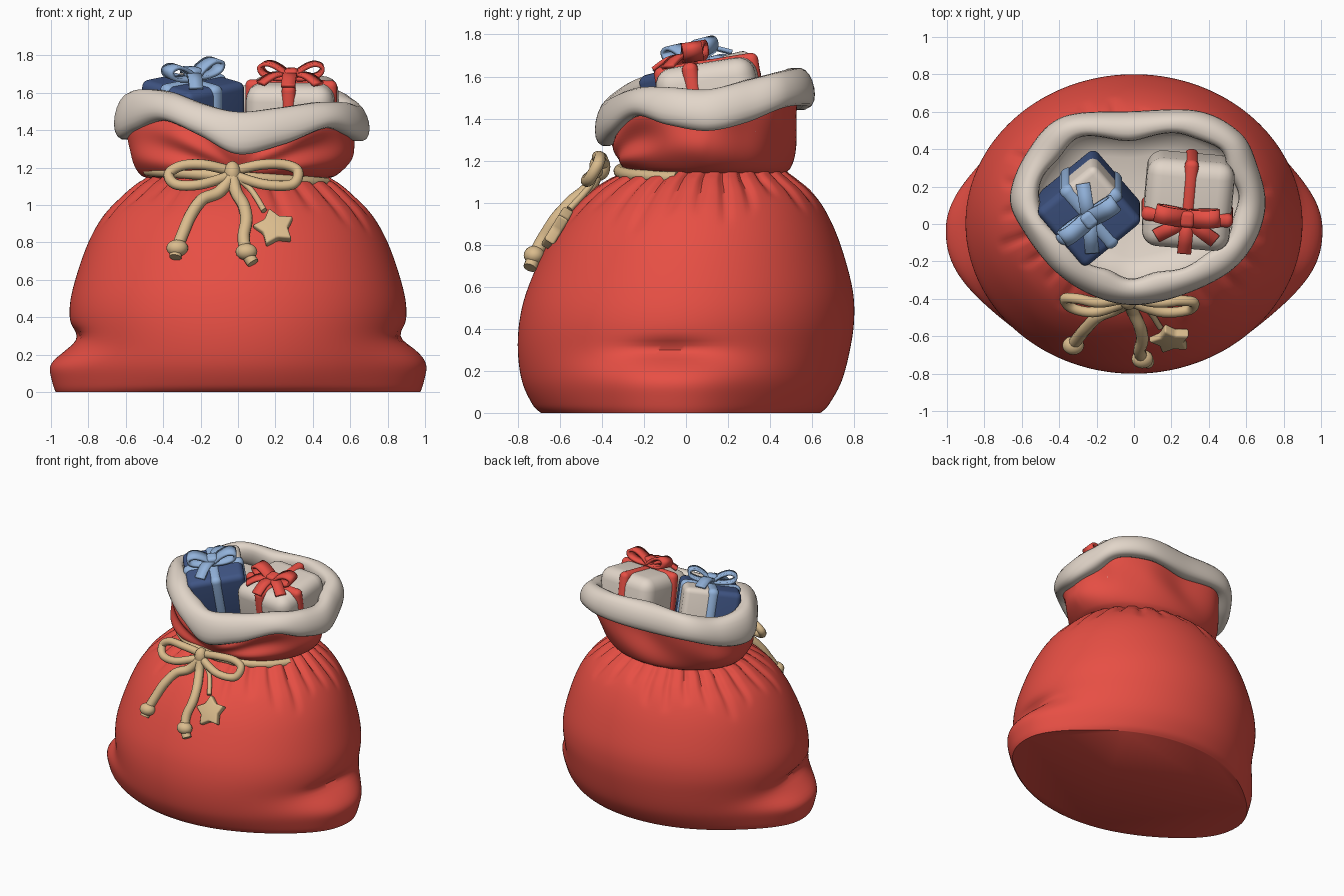
import bpy, bmesh, math
from mathutils import Matrix, Vector

if "Cube" in bpy.data.objects:
    bpy.data.objects.remove(bpy.data.objects["Cube"])

def material(name, rgb):
    m = bpy.data.materials.new(name)
    m.diffuse_color = (*rgb, 1)
    m.use_nodes = True
    m.node_tree.nodes["Principled BSDF"].inputs["Base Color"].default_value = m.diffuse_color
    return m

RED = material("red cloth", (0.80, 0.078, 0.058))
CREAM = material("cream fur", (0.76, 0.67, 0.585))
TAN = material("tan rope", (0.70, 0.50, 0.265))
NAVY = material("navy paper", (0.05, 0.09, 0.23))
SKY = material("light blue ribbon", (0.29, 0.45, 0.71))

def cat(pts, n, closed=False):
    """Catmull-Rom curve with n samples per span, for tuples of any length."""
    out, k = [], len(pts)
    for i in range(k if closed else k - 1):
        ids = [(i + d) % k if closed else min(max(i + d, 0), k - 1) for d in (-1, 0, 1, 2)]
        a, b, c, d = (Vector(pts[j]) for j in ids)
        for s in range(n):
            t = s / n
            out.append(b + (c - a) * t / 2 + (a * 2 - b * 5 + c * 4 - d) * t * t / 2
                       + (b * 3 - a - c * 3 + d) * t ** 3 / 2)
    if not closed:
        out.append(Vector(pts[-1]))
    return out

def finish(name, bm, *mats, angle=50):
    bmesh.ops.recalc_face_normals(bm, faces=bm.faces)
    me = bpy.data.meshes.new(name)
    bm.to_mesh(me)
    bm.free()
    for m in mats:
        me.materials.append(m)
    for p in me.polygons:
        p.use_smooth = True
    me.set_sharp_from_angle(angle=math.radians(angle))
    ob = bpy.data.objects.new(name, me)
    bpy.context.collection.objects.link(ob)
    return ob

def loft(name, rings, mat, around=True, loop=False, caps=()):
    bm = bmesh.new()
    vs = [[bm.verts.new(p) for p in r] for r in rings]
    n, k = len(vs[0]), len(vs)
    for i in range(k if loop else k - 1):
        a, b = vs[i], vs[(i + 1) % k]
        for j in range(n if around else n - 1):
            bm.faces.new((a[j], a[(j + 1) % n], b[(j + 1) % n], b[j]))
    for c in caps:
        bm.faces.new(vs[c])
    return finish(name, bm, mat)

def tube(name, pts, r, mat, n=8):
    """Round rope following a smooth path."""
    path = cat(pts, n)
    rings = []
    for i, p in enumerate(path):
        t = (path[min(i + 1, len(path) - 1)] - path[max(i - 1, 0)]).normalized()
        u = t.cross(Vector((0.31, 0.9, 0.29))).normalized()
        v = t.cross(u)
        rings.append([p + (u * math.cos(a) + v * math.sin(a)) * r
                      for a in (math.tau * j / 12 for j in range(12))])
    return loft(name, rings, mat, caps=(0, -1))

def ball(name, loc, scale, mat):
    bm = bmesh.new()
    bmesh.ops.create_uvsphere(bm, u_segments=20, v_segments=12, radius=1,
                              matrix=Matrix.LocRotScale(Vector(loc), None, Vector(scale)))
    return finish(name, bm, mat)

# Sack body: height, half width, front y, back y
PROFILE = cat([(0, .83, -.69, .64), (.04, .845, -.73, .68), (.15, .87, -.78, .74), (.3, .89, -.8, .78),
               (.45, .9, -.79, .8), (.6, .87, -.75, .79), (.8, .8, -.66, .735), (.95, .715, -.56, .67),
               (1.05, .62, -.46, .6), (1.11, .55, -.37, .53), (1.15, .49, -.29, .48),
               (1.19, .47, -.27, .46)], 7)

def front_y(x, z):
    q = min(PROFILE, key=lambda p: abs(p[0] - z))
    return (q[2] + q[3]) / 2 - (q[3] - q[2]) / 2 * math.sqrt(max(0, 1 - (x / q[1]) ** 2))

N = 224
rings = []
for z, xr, yf, yb in PROFILE:
    ring = []
    for j in range(N):
        a = math.tau * j / N
        # gathered pleats below the neck, each with its own length
        length = .16 + .1 * math.sin(a * 5 + 1) * math.sin(a * 3)
        f = min(1, max(0, (z - 1.1 + length) / length))
        g = 1 - .07 * f * (.5 + .5 * math.cos(26 * a + math.sin(3 * a))) ** 3
        x, y = xr * g * math.cos(a), (yf + yb) / 2 + (yb - yf) / 2 * g * math.sin(a)
        # bulging bottom corners with a crease above
        tall = .15 if x > 0 else .125
        ear = .145 * math.exp(-(max(0, z - .09) / tall) ** 3) * math.exp(-(abs(y + .08) / .4) ** 2.6)
        crease = .045 * math.exp(-((z - .3) / .045) ** 2) * math.exp(-((y + .08) / .2) ** 2)
        side = math.copysign(1, x) * min(1, abs(x) / .5)
        ring.append((x + side * (ear - crease), y, z))
    rings.append(ring)
loft("sack_body", rings, RED, caps=(0, -1))

# Fur rim: outer x, outer y, low z, high z
RIM = cat([(.70, .10, 1.34, 1.54), (.64, -.10, 1.37, 1.55), (.5, -.26, 1.41, 1.55), (.25, -.38, 1.32, 1.52),
           (0, -.43, 1.27, 1.5), (-.22, -.38, 1.37, 1.54), (-.42, -.25, 1.45, 1.60), (-.58, -.05, 1.4, 1.62),
           (-.66, .14, 1.35, 1.6), (-.57, .38, 1.38, 1.58), (-.38, .57, 1.45, 1.63), (0, .6, 1.44, 1.64),
           (.35, .6, 1.46, 1.64), (.57, .48, 1.45, 1.62), (.66, .3, 1.38, 1.58)], 10, True)
MID = Vector((0, .1, 0))
rim_rings, centres = [], []
for i, (x, y, lo, hi) in enumerate(RIM):
    out = (Vector((x, y, 0)) - MID).normalized()
    w = .072 + .005 * math.sin(i * .42)
    c = Vector((x, y, (lo + hi) / 2)) - out * w
    centres.append(c)
    rim_rings.append([c + out * w * math.copysign(abs(math.cos(a)) ** .8, math.cos(a))
                      + Vector((0, 0, (hi - lo) / 2 * math.sin(a)))
                      - out * .02 * math.sin(a)
                      for a in (math.tau * j / 18 for j in range(18))])
loft("fur_rim", rim_rings, CREAM, loop=True)

# Cream lining inside the mouth
lining = []
for s, z in ((.97, None), (.9, 1.38), (.82, 1.28), (.6, 1.24), (.02, 1.23)):
    lining.append([(c.x * s, .1 + (c.y - .1) * s, c.z if z is None else z) for c in centres])
loft("fur_lining", lining, CREAM, caps=(-1,))

# Red collar between the neck and the fur, with folds fanning out of the knot
collar = []
for k in range(25):
    t = k / 24
    ring = []
    for c in centres:
        d = c - MID
        a = math.atan2(d.y / .385, d.x / .49)
        neck = Vector((.475 * math.cos(a), .1 + .37 * math.sin(a), 1.14))
        p = neck.lerp(c, t)
        front = math.exp(-((a + math.pi / 2) / .35) ** 2)
        back = max(0, math.sin(a))
        fan = math.atan2(p.z - 1.16, abs(p.x) + .04)
        fold = .022 * math.sin(fan * 14) * (1 - front) * max(0, -math.sin(a)) ** .5 * math.sin(math.pi * t)
        wave = .012 * math.sin(5 * a + 5 * t) * math.sin(math.pi * t)
        bulge = .095 * math.sin(math.pi * t) ** .5 * (1 - .65 * front) * (1 - .7 * t) * (1 - .45 * back)
        bulge -= .03 * back * math.sin(math.pi * t) * t
        ring.append(p + Vector((d.x, d.y, 0)).normalized() * (bulge + fold + wave))
    collar.append(ring)
loft("sack_collar", collar, RED)

# Rope around the front of the neck
tube("neck_rope", [(.5 * math.cos(a), .1 + .415 * math.sin(a), 1.15 - .035 * math.cos(a))
                   for a in (math.radians(d) for d in range(196, 345, 16))], .03, TAN)

# Rope bow: knot, two loops, two draped tails with end knots
ball("bow_knot", (-.03, -.41, 1.17), (.045, .05, .065), TAN)
tube("bow_loop_left", [(-.03, -.39, 1.18), (-.18, -.42, 1.215), (-.3, -.4, 1.21), (-.37, -.4, 1.165),
                       (-.33, -.45, 1.11), (-.2, -.47, 1.11), (-.03, -.41, 1.16)], .028, TAN)
tube("bow_loop_right", [(-.03, -.39, 1.18), (.12, -.42, 1.215), (.25, -.41, 1.215), (.32, -.42, 1.18),
                        (.29, -.46, 1.11), (.14, -.47, 1.11), (-.03, -.41, 1.16)], .028, TAN)
for side, xz in (("left", [(-.1, 1.07), (-.19, 1.03), (-.25, .95), (-.29, .86), (-.325, .77), (-.335, .72)]),
                 ("right", [(-.01, 1.07), (.03, 1.0), (.045, .92), (.03, .83), (.045, .75), (.08, .69)])):
    pts = [(-.03, -.42, 1.16)] + [(x, front_y(x, z) - .03, z) for x, z in xz]
    tube("bow_tail_" + side, pts, .033, TAN)
    ball("tail_knot_" + side, Vector(pts[-2]) - Vector((0, .005, 0)), (.058, .05, .045), TAN)

# Star charm on a thin cord
tube("star_cord", [(-.02, -.43, 1.16), (.07, front_y(.07, 1.08) - .04, 1.08),
                   (.14, front_y(.14, .98) - .035, .97)], .016, TAN)
bm = bmesh.new()
star = bm.faces.new([bm.verts.new((r * math.sin(a), 0, r * math.cos(a)))
                     for r, a in ((.118 if i % 2 == 0 else .07, math.tau * i / 10) for i in range(10))])
ext = bmesh.ops.extrude_face_region(bm, geom=[star])
bmesh.ops.translate(bm, vec=(0, .055, 0), verts=[v for v in ext["geom"] if isinstance(v, bmesh.types.BMVert)])
bmesh.ops.bevel(bm, geom=bm.edges[:], offset=.012, segments=3, profile=.5, affect='EDGES')
bm.transform(Matrix.Translation((.195, front_y(.19, .89) - .055, .89)) @ Matrix.Rotation(-.55, 4, 'X')
             @ Matrix.Rotation(-.25, 4, 'Y'))
finish("star_charm", bm, TAN)

def box(name, size, matrix, bevel, mats):
    """Rounded box; a second material fills its upper +x +y corner, cut along the middle."""
    bm = bmesh.new()
    bmesh.ops.create_cube(bm, size=1, matrix=Matrix.Diagonal((*size, 1)))
    bmesh.ops.bevel(bm, geom=bm.edges[:], offset=bevel, segments=5, profile=.5, affect='EDGES')
    if len(mats) > 1:
        for axis in ((1, 0, 0), (0, 1, 0), (0, 0, 1)):
            bmesh.ops.bisect_plane(bm, geom=bm.verts[:] + bm.edges[:] + bm.faces[:],
                                   plane_co=(0, 0, 0), plane_no=axis)
        for f in bm.faces:
            f.material_index = int(min(f.calc_center_median()) > 0)
    bm.transform(matrix)
    finish(name, bm, *mats)

def strip(name, pts, width, matrix, mat):
    """Flat ribbon: a path in the local xz plane, widened along y."""
    path = cat(pts, 7)
    ob = loft(name, [[matrix @ Vector((p[0], s * width / 2, p[1])) for s in (-1, 1)] for p in path],
              mat, around=False)
    mod = ob.modifiers.new("thickness", 'SOLIDIFY')
    mod.thickness, mod.offset = .02, 0

def gift(name, size, matrix, bevel, mats, ribbon, band, bow_at, loops, tails):
    box(name + "_box", size, matrix, bevel, mats)
    sx, sy, sz = size
    bx, by = bow_at
    g = .022
    box(name + "_band_a", (band, sy + g, sz + g), matrix @ Matrix.Translation((bx, 0, 0)),
        min(bevel, band * .45), (ribbon,))
    box(name + "_band_b", (sx + g, band, sz + g), matrix @ Matrix.Translation((0, by, 0)),
        min(bevel, band * .45), (ribbon,))
    top = matrix @ Matrix.Translation((bx, by, sz / 2 + .012))
    for i, a in enumerate(loops):
        strip(f"{name}_bow_loop_{i}", [(0, .01), (.06, .06), (.12, .085), (.165, .07), (.15, .03), (.08, .01), (0, .01)],
              .095, top @ Matrix.Rotation(math.radians(a), 4, 'Z'), ribbon)
    for i, a in enumerate(tails):
        strip(f"{name}_bow_tail_{i}", [(0, .01), (.06, .035), (.12, .03), (.19, -.005)],
              .075, top @ Matrix.Rotation(math.radians(a), 4, 'Z'), ribbon)
    box(name + "_bow_knot", (.08, .09, .065), top @ Matrix.Translation((0, 0, .03)), .025, (ribbon,))

def place(x, y, z, tilt, turn):
    return (Matrix.Translation((x, y, z)) @ Matrix.Rotation(math.radians(tilt), 4, 'X')
            @ Matrix.Rotation(math.radians(turn), 4, 'Z'))

# Navy gift (its upper back corner is cream) and cream gift
gift("navy_gift", (.41, .41, .42), place(-.24, .085, 1.46, 14, 40), .04, (NAVY, CREAM), SKY, .085,
     (0, 0), (-5, 175), (60, 235))
gift("cream_gift", (.47, .48, .42), place(.29, .125, 1.46, 9, -5), .085, (CREAM,), RED, .075,
     (0, -.06), (8, 172), (-35, -90, 215))
